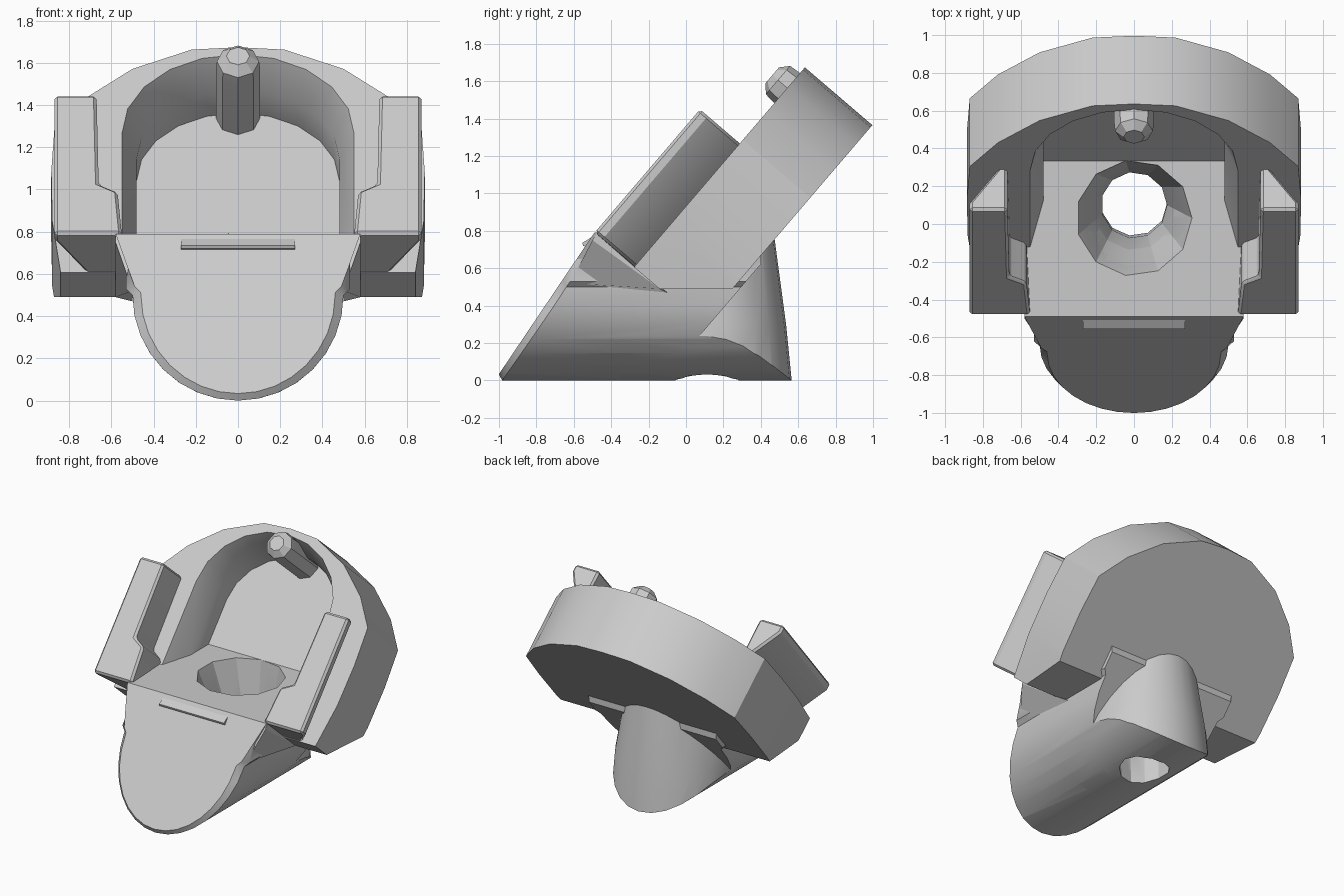
import bpy, bmesh, math
from mathutils import Vector

cube = bpy.data.objects.get("Cube")
if cube:
    bpy.data.objects.remove(cube, do_unlink=True)

grey = bpy.data.materials.new("light_grey")
grey.use_nodes = True
grey.diffuse_color = (0.6, 0.6, 0.6, 1)
grey.node_tree.nodes["Principled BSDF"].inputs["Base Color"].default_value = (0.6, 0.6, 0.6, 1)

# Tilted frame of the hood: up runs along its face, out points away from it
UP, OUT = Vector((0, 0.65, 0.76)), Vector((0, -0.76, 0.65))
DECK = 0.79


def tilted(x, u, n):
    return Vector((x, 0, 0)) + UP * u + OUT * n


def loft(name, rings, clips=(), bevel=0, where=lambda co: True):
    """Solid through matching rings, trimmed by planes (point, normal removed), then bevelled."""
    bm = bmesh.new()
    loops = [[bm.verts.new(p) for p in ring] for ring in rings]
    for a, b in zip(loops, loops[1:]):
        for i in range(len(a)):
            j = (i + 1) % len(a)
            bm.faces.new((a[i], a[j], b[j], b[i]))
    bm.faces.new(loops[0])
    bm.faces.new(loops[-1])
    bmesh.ops.recalc_face_normals(bm, faces=bm.faces)
    for point, normal in clips:
        cut = bmesh.ops.bisect_plane(bm, geom=bm.verts[:] + bm.edges[:] + bm.faces[:],
                                     plane_co=point, plane_no=normal, clear_outer=True)
        rim = [e for e in cut["geom_cut"] if isinstance(e, bmesh.types.BMEdge)]
        bmesh.ops.holes_fill(bm, edges=rim)
        bmesh.ops.recalc_face_normals(bm, faces=bm.faces)
    if bevel:
        sharp = [e for e in bm.edges if e.calc_face_angle(0) > 0.6
                 and all(where(v.co) for v in e.verts)]
        bmesh.ops.bevel(bm, geom=sharp, offset=bevel, segments=1, affect='EDGES')
    mesh = bpy.data.meshes.new(name)
    bm.to_mesh(mesh)
    bm.free()
    mesh.materials.append(grey)
    ob = bpy.data.objects.new(name, mesh)
    bpy.context.collection.objects.link(ob)
    return ob


def combine(ob, cutter, operation):
    mod = ob.modifiers.new("cut", 'BOOLEAN')
    mod.operation, mod.solver, mod.object = operation, 'EXACT', cutter
    bpy.context.view_layer.objects.active = ob
    bpy.ops.object.modifier_apply(modifier=mod.name)


def mirror_outline(half):
    return half + [(-x, v) for x, v in reversed(half) if x]


def circle(r, y, z, sides):
    return [Vector((r * math.cos(a), y + r * math.sin(a), z))
            for a in (math.tau * i / sides for i in range(sides))]


def rounded_back(r, y, z):
    """Half circle at the back with straight sides running forward."""
    arc = [Vector((r * math.cos(a), y + r * math.sin(a), z))
           for a in (math.pi * i / 14 for i in range(15))]
    return [Vector((r, -.4, z))] + arc + [Vector((-r, -.4, z))]


def arch(rx, ry, n):
    pts = [(rx, 0.3)] + [(rx * math.cos(a), 1.15 + ry * math.sin(a))
                         for a in (math.pi * i / 10 for i in range(11))] + [(-rx, 0.3)]
    return [tilted(x, u, n) for x, u in pts]


# Tilted round hood
hood_outline = mirror_outline([(0, 1.685), (.22, 1.67), (.5, 1.55), (.72, 1.37), (.87, 1.175),
                               (.885, .9), (.88, .6), (.84, .28)])
hood = loft("round_hood", [[tilted(x, u, n) for x, u in hood_outline] for n in (.13, .605)],
            clips=[((0, 0, .49), (0, 0, -1))])

# Arched recess, its floor level with the deck
recess = loft("recess_cutter", [arch(.48, .42, .26), arch(.48, .42, .42), arch(.555, .495, .62)],
              clips=[((0, 0, DECK), (0, 0, -1))])

# Rounded keel with a sloping nose, its back end cut in line with the hood
keel = mirror_outline([(.5 * math.sin(a), .5 - .5 * math.cos(a))
                       for a in (math.pi * i / 16 for i in range(9))]
                      + [(.53, .53), (.53, .65), (.58, DECK)])
body = loft("rounded_base", [[Vector((x, y, z)) for x, z in keel] for y in (-1.3, .4)],
            clips=[((0, -.49, DECK), (0, -.83, .56)), (OUT * .1, -OUT)],
            bevel=0.04, where=lambda co: co.y < -.45 and co.z < .7)

# Tapered rear column, rounded below like the keel
column = loft("rear_column", [rounded_back(.44, .13, -.05), rounded_back(.42, .115, .3),
                              rounded_back(.32, .15, DECK - .005)])
trim = loft("column_trim", [[Vector((x, y, z)) for x, z in keel] for y in (-.35, .9)])
combine(column, trim, 'INTERSECT')
combine(body, column, 'UNION')

# Funnel hole through deck and base
funnel = loft("funnel_cutter", [circle(.31, .03, .8, 11), circle(.175, .1, .35, 11),
                                circle(.175, .12, -.2, 11)])
combine(hood, recess, 'DIFFERENCE')
for part in (hood, body):
    combine(part, funnel, 'DIFFERENCE')
for helper in (recess, column, trim, funnel):
    bpy.data.objects.remove(helper, do_unlink=True)

# Stepped side arms whose outer faces slant inward toward the hood, and gussets under them
sides = []
for side, s in (("left", 1), ("right", -1)):
    rings = []
    for outer, n in ((.71, .58), (.87, .83), (.87, .885)):
        arm = [(outer, .285), (outer, 1.15), (.67, 1.15), (.66, .6), (.57, .55), (.55, .285)]
        rings.append([tilted(s * x, u, n) for x, u in arm])
    sides.append(loft(side + "_arm", rings, bevel=0.015))
    inner = [(-.48, .785), (-.62, .52), (-.1, .47)]
    outer = [(-.48, .785), (-.5, .75), (-.14, .49)]
    sides.append(loft(side + "_gusset", [[Vector((s * x, y, z)) for y, z in tri]
                                         for x, tri in ((.5, inner), (.58, outer))]))

# Peg standing out of the recess wall, with a faceted tip
peg = loft("peg", [[tilted(p.x, p.y, n) for p in circle(r, 1.54, 0, 8)]
                   for r, n in ((.105, .25), (.105, .61), (.1, .67), (.055, .71))])

# Narrow lip near the top of the nose
lip = loft("nose_lip", [[Vector((x, y, z)) for y, z in ((-.49, .775), (-.555, .735), (-.55, .72), (-.49, .7))]
                        for x in (-.27, .27)])

bpy.ops.object.select_all(action='DESELECT')
for ob in (hood, body, peg, lip, *sides):
    ob.select_set(True)
bpy.context.view_layer.objects.active = hood
bpy.ops.object.shade_smooth_by_angle(angle=math.radians(30))
